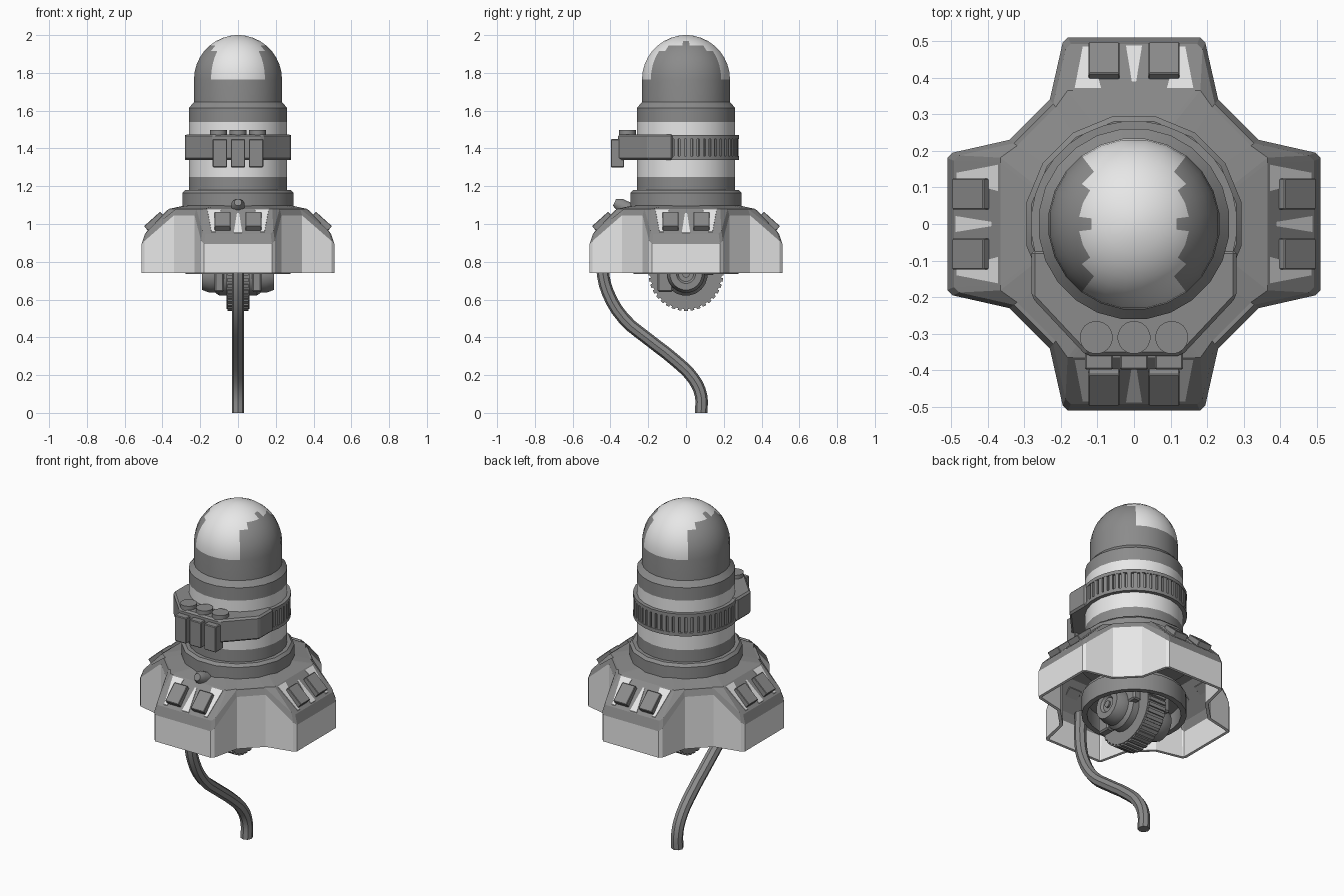
import bpy, bmesh, math
from math import sin, cos, pi, radians
from mathutils import Matrix, Vector

cube = bpy.data.objects.get("Cube")
if cube:
    bpy.data.objects.remove(cube, do_unlink=True)


def material(name, value):
    mat = bpy.data.materials.new(name)
    mat.use_nodes = True
    mat.diffuse_color = (value, value, value, 1)
    mat.node_tree.nodes["Principled BSDF"].inputs["Base Color"].default_value = mat.diffuse_color
    return mat


dark = material("dark_grey", 0.26)
light = material("light_grey", 0.88)


def finish(bm, name, smooth=False, bevel=0, is_light=None):
    """Make an object; faces that pass the is_light rule get the light grey."""
    bmesh.ops.recalc_face_normals(bm, faces=bm.faces)
    bm.normal_update()
    for face in bm.faces:
        face.material_index = int(bool(is_light and is_light(face)))
    mesh = bpy.data.meshes.new(name)
    bm.to_mesh(mesh)
    bm.free()
    mesh.materials.append(dark)
    mesh.materials.append(light)
    ob = bpy.data.objects.new(name, mesh)
    bpy.context.collection.objects.link(ob)
    if bevel:
        mod = ob.modifiers.new("bevel", "BEVEL")
        mod.width, mod.segments = bevel, 1
    if smooth:
        bpy.ops.object.select_all(action="DESELECT")
        ob.select_set(True)
        bpy.context.view_layer.objects.active = ob
        bpy.ops.object.shade_smooth_by_angle(angle=radians(30))
    return ob


def skin(bm, loops, closed=False):
    """Join equal-length point loops, or close them into a ring."""
    rows = [[bm.verts.new(p) for p in loop] for loop in loops]
    pairs = list(zip(rows, rows[1:])) + ([(rows[-1], rows[0])] if closed else [])
    for a, b in pairs:
        for i in range(len(a)):
            j = (i + 1) % len(a)
            bm.faces.new((a[i], a[j], b[j], b[i]))
    return rows


def lathe(name, profile, sides, closed=False, matrix=Matrix(), is_light=None):
    bm = bmesh.new()
    loops = [[(r * cos(2 * pi * (i + .5) / sides), r * sin(2 * pi * (i + .5) / sides), z)
              for i in range(sides)] for r, z in profile]
    rows = skin(bm, loops, closed)
    if not closed:
        bm.faces.new(rows[0])
        bm.faces.new(rows[-1])
    bm.transform(matrix)
    return finish(bm, name, True, is_light=is_light)


def box(name, size, matrix, bevel=0):
    bm = bmesh.new()
    bmesh.ops.create_cube(bm, size=1, matrix=matrix @ Matrix.Diagonal((*size, 1)))
    return finish(bm, name, bevel=bevel)


def move(x, y, z):
    return Matrix.Translation((x, y, z))


def turn(degrees, axis):
    return Matrix.Rotation(radians(degrees), 4, axis)


# Dome with a light band from front to back
def on_band(face):
    c = face.calc_center_median()
    return abs(c.x) < 0.13 and c.z > 1.78


dome = [(0.235, 1.6), (0.235, 1.765)]
dome += [(0.235 * cos(a), 1.765 + 0.235 * sin(a)) for a in [radians(d) for d in range(10, 90, 10)]]
lathe("dome", dome + [(0.012, 2.0)], 24, is_light=on_band)

# Body with a light middle, and collar
lathe("body", [(0.262, 1.08), (0.262, 1.25), (0.262, 1.54), (0.262, 1.615), (0.235, 1.645)], 24,
      is_light=lambda f: 1.25 < f.calc_center_median().z < 1.54)
lathe("collar", [(0.30, 1.06), (0.30, 1.165), (0.285, 1.18), (0.25, 1.18)], 16)

# Grip ring with ribs around the back
lathe("grip_core", [(0.268, 1.35), (0.268, 1.46)], 24)
for z in (1.34, 1.45):
    lathe("grip_rim", [(0.25, z), (0.282, z), (0.282, z + 0.02), (0.25, z + 0.02)], 32, True)
bm = bmesh.new()
for i in range(32):
    place = turn(-18 + i * 216 / 31, "Z") @ move(0.268, 0, 1.405)
    bmesh.ops.create_cube(bm, size=1, matrix=place @ Matrix.Diagonal((0.022, 0.022, 0.1, 1)))
finish(bm, "grip_ribs")

# Control housing on the front of the ring
outline = [(0.28, -0.07), (0.28, -0.2), (0.13, -0.36)]
outline += [(-x, y) for x, y in reversed(outline)]
bm = bmesh.new()
rows = skin(bm, [[(x, y, z) for x, y in outline] for z in (1.34, 1.475)])
for row in rows:
    bm.faces.new(row)
finish(bm, "control_housing", bevel=0.01)
for x in (-0.103, 0, 0.103):
    lathe("round_button", [(0.045, 1.46), (0.045, 1.497)], 20, matrix=move(x, -0.31, 0))
    box("front_key", (0.076, 0.07, 0.15), move(x * 0.93, -0.363, 1.375), 0.004)


# Four-armed skirt: one arm outline, turned four times
def height(x, y):
    return min(1.08, 1.08 - (max(abs(x), abs(y)) - 0.36))


def around(points):
    return [turn(90 * k, "Z") @ Vector(p) for k in range(4) for p in points]


half = [(0.51, 0.18), (0.495, 0.195), (0.34, 0.23)]
arm = [(x, -y) for x, y in reversed(half)] + half
ledge = [(min(x * 0.94, 0.365), y * 0.93, 1.08) for x, y in arm]
crown = []
for x, y in arm:
    direction = Vector((x, y)).normalized() * 0.29
    crown.append((direction.x, direction.y, 1.1))
bm = bmesh.new()
rows = skin(bm, [
    around([(x, y, 0.74) for x, y in arm]),
    around([(x, y, height(x, y) - 0.035) for x, y in arm]),
    around([(x * 0.965, y * 0.96, height(x * 0.965, y)) for x, y in arm]),
    around(ledge),
    around(crown)])
bm.faces.new(rows[-1])
skirt = finish(bm, "skirt", is_light=lambda f: abs(f.normal.z) < 0.2)
shell = skirt.modifiers.new("thickness", "SOLIDIFY")
shell.thickness, shell.offset = 0.018, -1


# Light patches on each arm's slope, given as (distance out, sideways)
def slope_patch(points, spin):
    bm = bmesh.new()
    loops = [[(u, v, 1.08 - (u - 0.365) * 1.039 + lift) for u, v in points]
             for lift in (-0.004, 0.004)]
    for row in skin(bm, loops):
        bm.faces.new(row)
    bm.transform(spin)
    finish(bm, "slope_patch", is_light=lambda f: True)


# Pairs of sloped pads on every arm
for k in range(4):
    spin = turn(90 * k, "Z")
    slope_patch([(0.39, -0.006), (0.488, -0.022), (0.488, 0.022), (0.39, 0.006)], spin)
    for side in (-1, 1):
        slope_patch([(0.372, side * 0.09), (0.372, side * 0.162), (0.485, side * 0.14),
                     (0.485, side * 0.12)], spin)
        box("arm_pad", (0.115, 0.085, 0.045),
            spin @ move(0.44, side * 0.082, 1.01) @ turn(42, "Y"), 0.003)

# Small peg at the foot of the collar
lathe("front_peg", [(0.036, -0.05), (0.036, 0.04), (0.02, 0.07)], 12,
      matrix=move(0, -0.315, 1.085) @ turn(65, "X"))

# Mounting ring under the skirt
lathe("mount_ring", [(0.25, 0.735), (0.28, 0.735), (0.28, 0.84), (0.25, 0.84)], 24, True)
lathe("mount_plate", [(0.27, 0.83), (0.27, 0.86)], 24)

# Toothed wheel with stepped hubs
axle = move(0, 0, 0.738) @ turn(90, "Y")
lathe("wheel", [(0.188, -0.06), (0.188, 0.06)], 36, matrix=axle)
bm = bmesh.new()
for i in range(36):
    place = axle @ turn(i * 10, "Z") @ move(0.186, 0, 0)
    bmesh.ops.create_cube(bm, size=1, matrix=place @ Matrix.Diagonal((0.024, 0.02, 0.112, 1)))
finish(bm, "wheel_teeth")
hub = [(0.115, 0.05), (0.115, 0.1), (0.1, 0.12), (0.1, 0.15), (0.085, 0.19),
       (0.05, 0.19), (0.04, 0.178)]
for side in (-1, 1):
    hub_place = move(0, 0, 0.735) @ turn(90 * side, "Y")
    lathe("wheel_hub", hub, 20, matrix=hub_place)
    lathe("hub_pin", [(0.02, 0.17), (0.02, 0.188)], 10, matrix=hub_place)
    box("wheel_bracket", (0.05, 0.08, 0.2), move(side * 0.1, -0.11, 0.74), 0.008)
    box("bracket_foot", (0.05, 0.08, 0.12), move(side * 0.1, 0.11, 0.79), 0.008)

# Hanging cord
path = [(-0.44, 0.94), (-0.442, 0.76), (-0.415, 0.64), (-0.33, 0.5), (-0.2, 0.39),
        (-0.06, 0.28), (0.04, 0.18), (0.08, 0.09), (0.08, 0)]
curve = bpy.data.curves.new("cord", "CURVE")
curve.dimensions = "3D"
curve.bevel_depth, curve.bevel_resolution, curve.resolution_u = 0.033, 2, 3
curve.use_fill_caps = True
spline = curve.splines.new("BEZIER")
spline.bezier_points.add(len(path) - 1)
for point, (y, z) in zip(spline.bezier_points, path):
    point.co = (0, y, z)
    point.handle_left_type = point.handle_right_type = "AUTO"
curve.materials.append(dark)
cord = bpy.data.objects.new("cord", curve)
bpy.context.collection.objects.link(cord)
bpy.ops.object.select_all(action="DESELECT")
cord.select_set(True)
bpy.context.view_layer.objects.active = cord
bpy.ops.object.convert(target="MESH")
bpy.ops.object.shade_smooth_by_angle(angle=radians(30))
